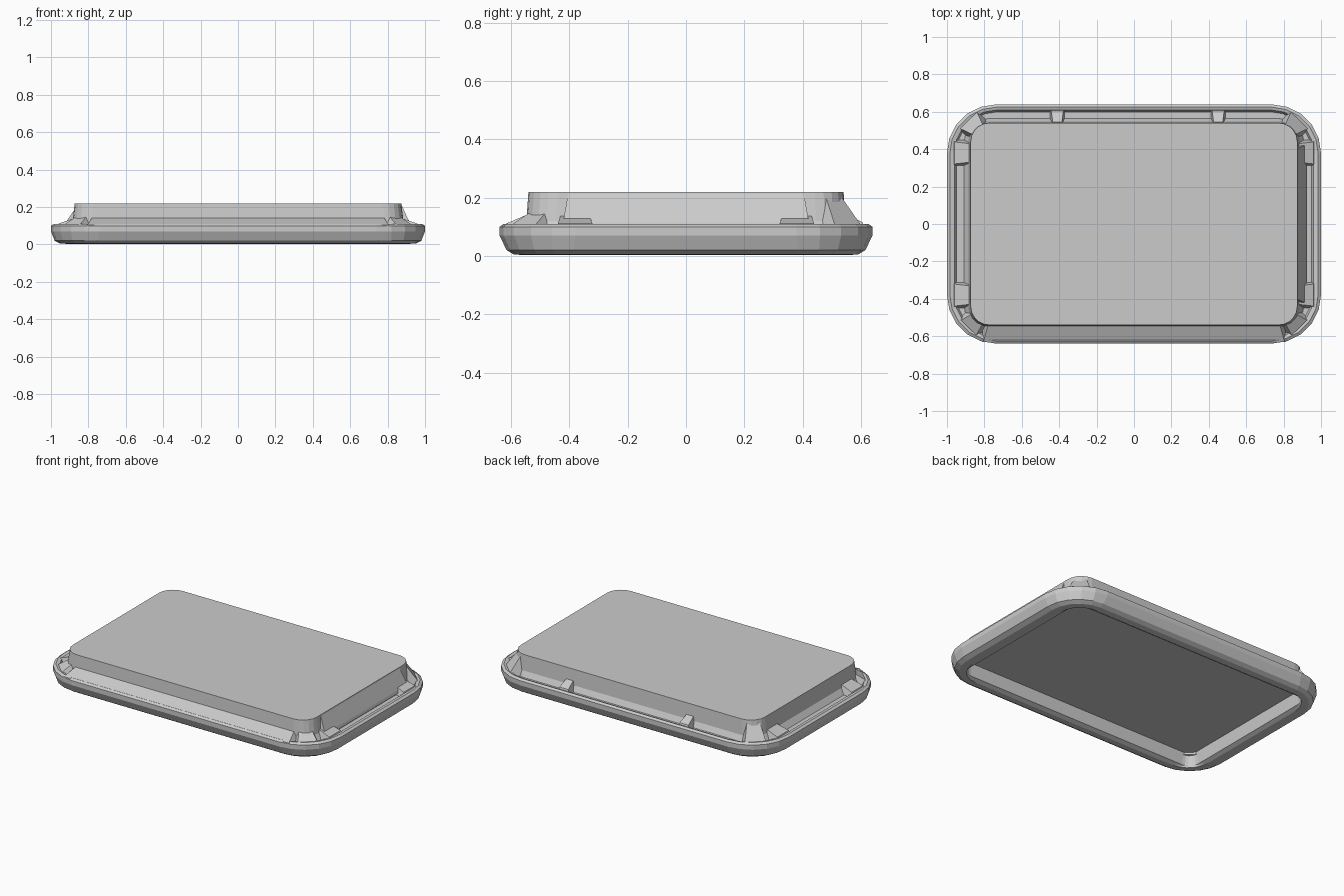
import bpy, bmesh, math
from mathutils import Matrix, Vector

if "Cube" in bpy.data.objects:
    bpy.data.objects.remove(bpy.data.objects["Cube"])


def make_object(name, bm):
    bmesh.ops.recalc_face_normals(bm, faces=bm.faces)
    mesh = bpy.data.meshes.new(name)
    bm.to_mesh(mesh)
    bm.free()
    obj = bpy.data.objects.new(name, mesh)
    bpy.context.collection.objects.link(obj)
    return obj


def rounded_loop(hx, hy, r, z, steps=5):
    """Rounded rectangle with the given half sizes and corner radius."""
    pts = []
    for i, (sx, sy) in enumerate([(1, 1), (-1, 1), (-1, -1), (1, -1)]):
        for k in range(steps + 1):
            a = math.pi / 2 * (i + k / steps)
            pts.append((sx * (hx - r) + r * math.cos(a),
                        sy * (hy - r) + r * math.sin(a), z))
    return pts


def loft(name, rings):
    bm = bmesh.new()
    loops = [[bm.verts.new(p) for p in rounded_loop(*ring)] for ring in rings]
    n = len(loops[0])
    for a, b in zip(loops, loops[1:]):
        for i in range(n):
            j = (i + 1) % n
            bm.faces.new((a[i], a[j], b[j], b[i]))
    bm.faces.new(loops[0])
    bm.faces.new(loops[-1])
    return make_object(name, bm)


def rib(name, profile, width, pos, angle, taper=1.0):
    """Extrude an (outward, height) profile sideways, then turn it outward."""
    bm = bmesh.new()
    top = max(h for _, h in profile)
    low = min(h for _, h in profile)
    ends = []
    for s in (-1, 1):
        ring = []
        for d, h in profile:
            w = width / 2 * (1 + (taper - 1) * (h - low) / (top - low))
            ring.append(bm.verts.new((d, s * w, h)))
        bm.faces.new(ring)
        ends.append(ring)
    n = len(profile)
    for i in range(n):
        j = (i + 1) % n
        bm.faces.new((ends[0][i], ends[0][j], ends[1][j], ends[1][i]))
    bm.transform(Matrix.Translation(Vector((pos[0], pos[1], 0)))
                 @ Matrix.Rotation(math.radians(angle), 4, 'Z'))
    return make_object(name, bm)


# Lid shell: recessed underside, rolled rim, groove and raised panel
loft("lid_shell", [
    (0.865, 0.515, 0.05, 0.095),
    (0.875, 0.525, 0.07, 0.015),
    (0.90, 0.55, 0.15, 0.003),
    (0.95, 0.59, 0.20, 0.005),
    (0.98, 0.615, 0.23, 0.02),
    (1.00, 0.639, 0.26, 0.07),
    (1.00, 0.639, 0.26, 0.10),
    (0.985, 0.625, 0.25, 0.11),
    (0.96, 0.61, 0.23, 0.105),
    (0.95, 0.60, 0.22, 0.085),
    (0.91, 0.565, 0.14, 0.085),
    (0.885, 0.547, 0.10, 0.12),
    (0.873, 0.54, 0.10, 0.22),
])

# Sloping front ledge
rib("front_ledge", [(0, 0.097), (0.10, 0.097), (0.10, 0.105), (0, 0.148)],
    1.62, (0, -0.53), -90, 0.96)

# Sloped faces on the right end of the raised panel
rib("right_slope", [(0, 0.097), (0.055, 0.097), (0.05, 0.115), (0.005, 0.215)],
    0.85, (0.868, 0), 0, 0.95)

# Small ribs bridging the back groove
for x in (-0.41, 0.45):
    rib("back_rib", [(0, 0.08), (0.075, 0.08), (0.065, 0.115), (0, 0.15)],
        0.08, (x, 0.54), 90, 0.6)

# Corner gussets and the short ribs at the ends of the side grooves
for sx in (-1, 1):
    for sy in (-1, 1):
        angle = math.degrees(math.atan2(sy, sx))
        top = 0.20 if sy > 0 else 0.15
        rib("corner_gusset",
            [(0, 0.08), (0.09, 0.08), (0.075, 0.11), (0.01, top)],
            0.14, (sx * 0.83, sy * 0.50), angle, 0.55)
        rib("side_rib",
            [(0, 0.08), (0.10, 0.08), (0.085, 0.112), (0, 0.14)],
            0.14, (sx * 0.875, sy * 0.38), 0 if sx > 0 else 180, 0.7)
